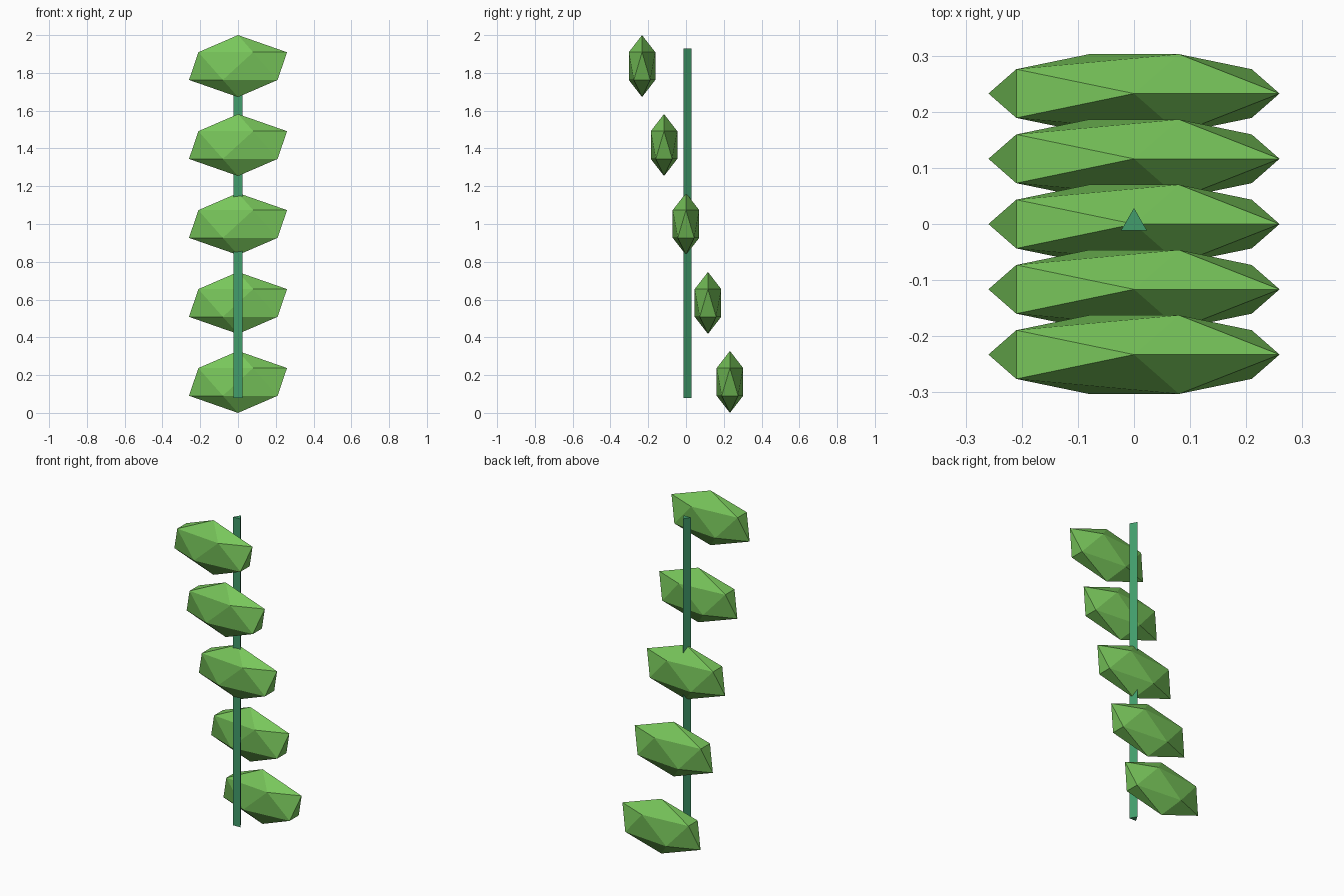
import bpy

if "Cube" in bpy.data.objects:
    bpy.data.objects.remove(bpy.data.objects["Cube"])


def material(name, rgb):
    m = bpy.data.materials.new(name)
    m.diffuse_color = (*rgb, 1.0)
    m.use_nodes = True
    m.node_tree.nodes["Principled BSDF"].inputs["Base Color"].default_value = m.diffuse_color
    return m


leaf_green = material("leaf green", (0.19, 0.57, 0.105))
stem_green = material("stem green", (0.055, 0.34, 0.15))

# Slim triangular stem
bpy.ops.mesh.primitive_cylinder_add(vertices=3, radius=0.027, depth=1.85,
                                    location=(0, 0.0015, 1.004))
stem = bpy.context.object
stem.name = "stem"
stem.data.materials.append(stem_green)

# Five faceted leaf clumps, stepping forward as they rise
for i in range(5):
    bpy.ops.mesh.primitive_ico_sphere_add(
        subdivisions=1, radius=1.0,
        location=(0, 0.2325 - 0.1163 * i, 0.164 + 0.418 * i))
    leaf = bpy.context.object
    leaf.name = f"leaf_clump_{i + 1}"
    leaf.scale = (0.29, 0.0825, 0.164)
    bpy.ops.object.transform_apply(location=False, rotation=False, scale=True)
    leaf.data.materials.append(leaf_green)
